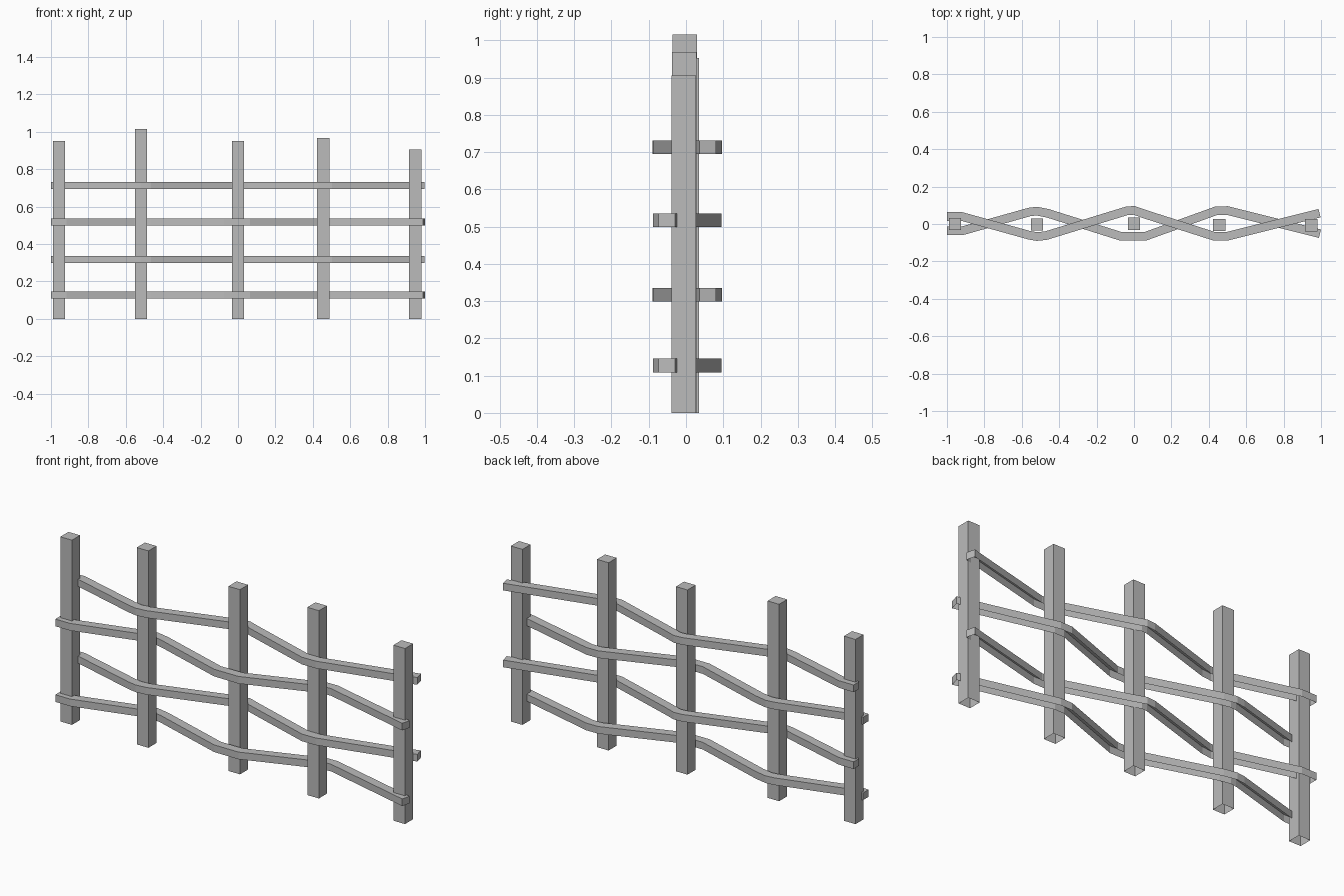
import bpy, bmesh
from mathutils import Vector

cube = bpy.data.objects.get("Cube")
if cube:
    bpy.data.objects.remove(cube, do_unlink=True)

grey = bpy.data.materials.new("weathered_grey")
grey.use_nodes = True
GREY = (0.5, 0.5, 0.5, 1)
grey.diffuse_color = GREY
grey.node_tree.nodes["Principled BSDF"].inputs["Base Color"].default_value = GREY


def finish(name, bm):
    mesh = bpy.data.meshes.new(name)
    bm.to_mesh(mesh)
    bm.free()
    mesh.materials.append(grey)
    obj = bpy.data.objects.new(name, mesh)
    bpy.context.collection.objects.link(obj)
    return obj


def remove_underside(bm):
    bm.normal_update()
    under = [f for f in bm.faces if f.normal.z < -0.9]
    bmesh.ops.delete(bm, geom=under, context='FACES_ONLY')


def post(name, x, y, height, width=0.066):
    bm = bmesh.new()
    bmesh.ops.create_cube(bm, size=1)
    bmesh.ops.scale(bm, vec=(width, width, height), verts=bm.verts)
    bmesh.ops.translate(bm, vec=(x, y, height / 2), verts=bm.verts)
    remove_underside(bm)
    finish(name, bm)


def rail(name, path, z, width=0.046, height=0.037):
    """Sweep a rectangle along a bent path, mitred at each bend."""
    bm = bmesh.new()
    pts = [Vector(p) for p in path]
    rings = []
    for i, p in enumerate(pts):
        a = (p - pts[i - 1]).normalized() if i else None
        b = (pts[i + 1] - p).normalized() if i < len(pts) - 1 else None
        t = ((a or b) + (b or a)).normalized()
        side = Vector((-t.y, t.x)) * (width / 2) / t.dot(a or b)
        corners = ((-1, -1), (1, -1), (1, 1), (-1, 1))
        rings.append([bm.verts.new((*(p + side * s), z + h * height / 2))
                      for s, h in corners])
    for r, q in zip(rings, rings[1:]):
        for k in range(4):
            n = (k + 1) % 4
            bm.faces.new((r[k], r[n], q[n], q[k]))
    bm.faces.new(rings[0])
    bm.faces.new(rings[-1])
    bmesh.ops.recalc_face_normals(bm, faces=bm.faces)
    remove_underside(bm)
    finish(name, bm)


# Upright posts
for i, (x, y, height) in enumerate([(-0.957, 0, 0.952), (-0.519, -0.003, 1.015),
                                    (0, 0.002, 0.952), (0.455, -0.005, 0.968),
                                    (0.947, -0.006, 0.905)]):
    post(f"post_{i + 1}", x, y, height)

# Two opposite weaves: one starts behind the first post, the other in front
BACK = [(-1, 0.04), (-0.92, 0.04), (-0.56, -0.06), (-0.52, -0.067), (-0.47, -0.062),
        (-0.04, 0.07), (0, 0.073), (0.06, 0.052), (0.43, -0.066), (0.5, -0.065),
        (0.992, 0.058)]
FRONT = [(-1, -0.037), (-0.92, -0.037), (-0.56, 0.064), (-0.52, 0.069), (-0.46, 0.057),
         (-0.07, -0.066), (0.06, -0.066), (0.44, 0.071), (0.5, 0.072),
         (0.994, -0.052)]

# Woven rails, alternating from the top down
for i, (z, path) in enumerate([(0.713, BACK), (0.517, FRONT),
                               (0.317, BACK), (0.127, FRONT)]):
    rail(f"rail_{i + 1}", path, z)
